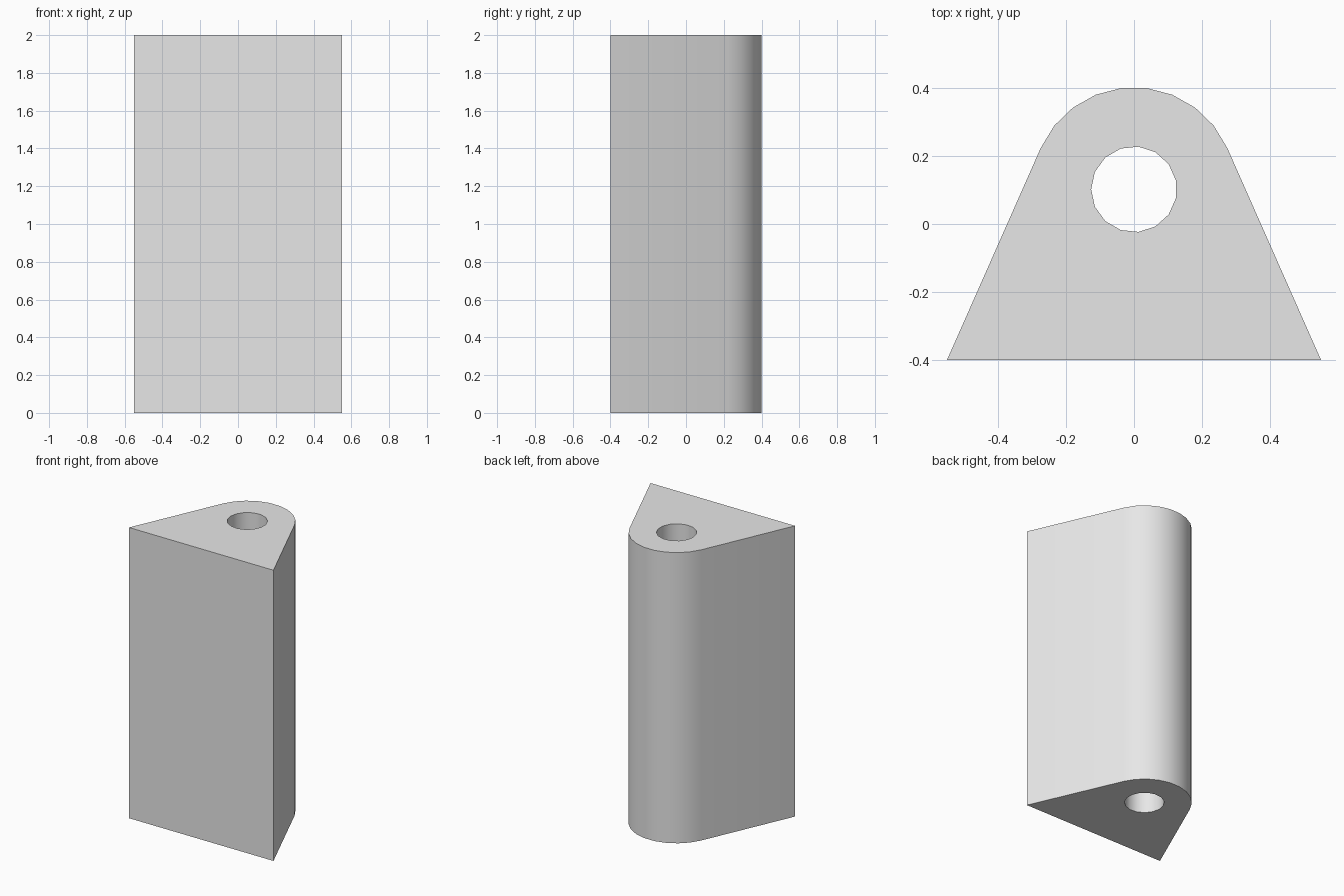
import bpy
import bmesh
from math import cos, sin, radians

cube = bpy.data.objects.get("Cube")
if cube:
    bpy.data.objects.remove(cube, do_unlink=True)

HEIGHT = 2.0
CENTRE_Y = 0.102
NOSE_RADIUS = 0.3
HOLE_RADIUS = 0.126


def arc(radius, start, end, steps, count):
    """Points on a circle around the hole axis."""
    angles = [radians(start + (end - start) * i / steps) for i in range(count)]
    return [(radius * cos(a), CENTRE_Y + radius * sin(a)) for a in angles]


def add_loop(bm, points):
    verts = [bm.verts.new((x, y, 0)) for x, y in points]
    return [bm.edges.new((v, verts[i - 1])) for i, v in enumerate(verts)]


# Grey material
grey = bpy.data.materials.new("light_grey")
grey.use_nodes = True
colour = (0.8, 0.8, 0.8, 1)
grey.diffuse_color = colour
grey.node_tree.nodes["Principled BSDF"].inputs["Base Color"].default_value = colour

# Cross-section: flat front, tapering sides, rounded back, round bore
bm = bmesh.new()
outline = [(-0.55, -0.4), (0.55, -0.4)] + arc(NOSE_RADIUS, 24, 156, 9, 10)
bore = arc(HOLE_RADIUS, 180, 540, 15, 15)
edges = add_loop(bm, outline) + add_loop(bm, bore)
bmesh.ops.triangle_fill(bm, use_beauty=True, edges=edges, normal=(0, 0, 1))

# Extrude the section to full height
result = bmesh.ops.extrude_face_region(bm, geom=bm.faces[:], use_keep_orig=True)
top = [g for g in result["geom"] if isinstance(g, bmesh.types.BMVert)]
bmesh.ops.translate(bm, verts=top, vec=(0, 0, HEIGHT))
bmesh.ops.recalc_face_normals(bm, faces=bm.faces[:])

mesh = bpy.data.meshes.new("bored_block")
bm.to_mesh(mesh)
bm.free()
mesh.materials.append(grey)
block = bpy.data.objects.new("bored_block", mesh)
bpy.context.collection.objects.link(block)

# Smooth curved walls, crisp rims and corners
bpy.ops.object.select_all(action="DESELECT")
block.select_set(True)
bpy.context.view_layer.objects.active = block
bpy.ops.object.shade_smooth_by_angle(angle=radians(30))
